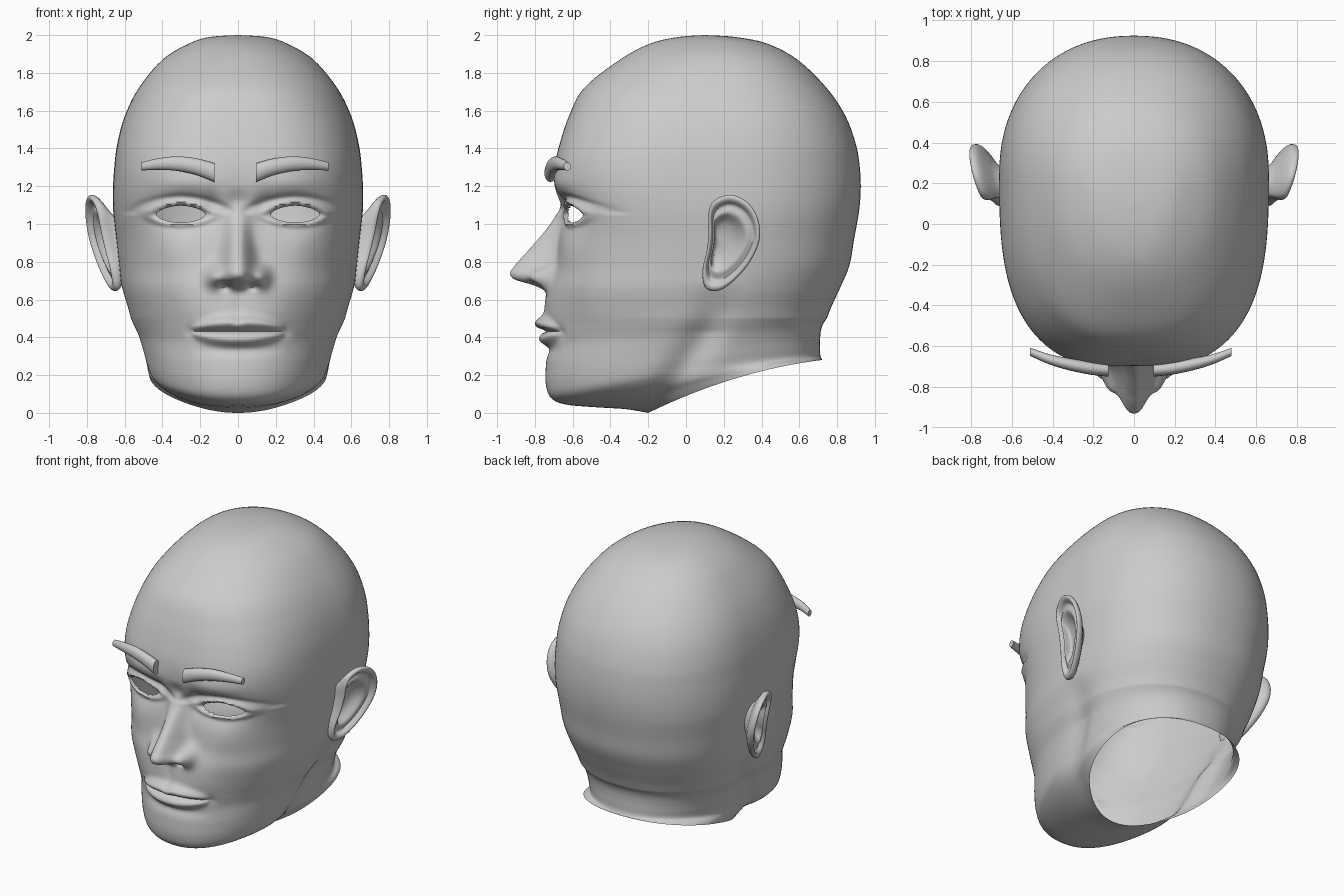
import bpy, bmesh, math

cube = bpy.data.objects.get("Cube")
if cube:
    bpy.data.objects.remove(cube)

skin = bpy.data.materials.new("plain grey")
skin.use_nodes = True
skin.diffuse_color = (0.6, 0.6, 0.6, 1)
skin.node_tree.nodes["Principled BSDF"].inputs["Base Color"].default_value = (0.6, 0.6, 0.6, 1)


def spline(pts, t, closed=False):
    """Smooth curve through pts at fractional index t."""
    n = len(pts)
    i = math.floor(t) if closed else min(int(t), n - 2)
    f = t - i
    pick = (lambda k: pts[k % n]) if closed else (lambda k: pts[max(0, min(n - 1, k))])
    a, b, c, d = (pick(i + k) for k in (-1, 0, 1, 2))
    return [q + f * (r - p + f * (2 * p - 5 * q + 4 * r - s + f * (3 * (q - r) + s - p))) / 2
            for p, q, r, s in zip(a, b, c, d)]


def by_height(table, z):
    """Look up a table whose first column falls in height."""
    if z >= table[0][0] or z <= table[-1][0]:
        return table[0][1:] if z >= table[0][0] else table[-1][1:]
    for i in range(len(table) - 1):
        hi, lo = table[i][0], table[i + 1][0]
        if z >= lo:
            return spline(table, i + (hi - z) / (hi - lo))[1:]


def bell(a, b=0.0):
    return math.exp(-a * a - b * b)


def loft(name, rings, cap_start=False, cap_end=False, edit=None):
    """Skin a list of closed rings into one smooth object."""
    bm = bmesh.new()
    rows = [[bm.verts.new(p) for p in ring] for ring in rings]
    n = len(rows[0])
    for a, b in zip(rows, rows[1:]):
        for i in range(n):
            j = (i + 1) % n
            bm.faces.new((a[i], a[j], b[j], b[i]))
    if cap_start:
        bm.faces.new(rows[0])
    if cap_end:
        bm.faces.new(rows[-1])
    bmesh.ops.remove_doubles(bm, verts=bm.verts[:], dist=0.00005)
    bmesh.ops.recalc_face_normals(bm, faces=bm.faces[:])
    if edit:
        edit(bm)
    mesh = bpy.data.meshes.new(name)
    bm.to_mesh(mesh)
    bm.free()
    mesh.materials.append(skin)
    obj = bpy.data.objects.new(name, mesh)
    bpy.context.collection.objects.link(obj)
    bpy.ops.object.select_all(action='DESELECT')
    obj.select_set(True)
    bpy.context.view_layer.objects.active = obj
    bpy.ops.object.shade_smooth_by_angle(angle=math.radians(60))
    return obj


# Head sections: front height, front y, back y, half width, squareness
SECTIONS = [
    (2.0, .1, .1, 0, 2), (1.99, -.04, .26, .15, 2), (1.955, -.19, .43, .26, 2.1),
    (1.87, -.35, .59, .40, 2.2), (1.72, -.54, .745, .525, 2.4), (1.57, -.62, .845, .6, 2.6),
    (1.42, -.67, .9, .64, 2.8), (1.3, -.695, .92, .655, 2.9), (1.18, -.69, .925, .662, 2.9),
    (1.06, -.67, .915, .66, 2.8), (.92, -.675, .89, .645, 2.6), (.78, -.695, .865, .63, 2.5),
    (.66, -.735, .815, .615, 2.4), (.55, -.75, .765, .585, 2.3), (.45, -.745, .73, .56, 2.2),
    (.36, -.73, .715, .535, 2.2), (.25, -.742, .71, .515, 2.2), (.15, -.742, .71, .5, 2.2),
    (.08, -.715, .71, .487, 2.2), (.045, -.64, .713, .48, 2.1), (.03, -.48, .715, .475, 2.1),
    (.02, -.32, .718, .472, 2), (0, -.2, .72, .47, 2)]

# Nose: height, ridge projection, half width
NOSE = [(1.2, 0, .05), (1.12, -.015, .052), (1.05, .02, .055), (.95, .085, .06), (.85, .16, .072),
        (.77, .215, .085), (.735, .222, .09), (.705, .185, .088), (.68, .09, .085),
        (.655, .025, .08), (.63, 0, .08)]


def eye_ratio(x, z):
    """Below 1 inside the almond eye opening."""
    dx, dz = abs(abs(x) - .303) / .13, (z - 1.05) / (.047 if z > 1.05 else .043)
    return (dx ** 1.7 + abs(dz) ** 1.7) ** (1 / 1.7)


def face_push(x, z):
    """How far the face stands forward at a point."""
    ax = abs(x)
    # nose ridge, wings and nostrils
    h, w = by_height(NOSE, z)
    out = h * math.exp(-(ax / w) ** 2.5)
    out += .085 * bell((ax - .125) / .045, (z - .72) / .055)
    out -= .04 * bell((ax - .07) / .03, (z - .668) / .018)
    # brow ridge, eye sockets and lids
    out += .018 * bell((ax - .27) / .17, (z - 1.21) / .06)
    out -= .055 * bell((ax - .28) / .16, (z - 1.06) / .1)
    out -= .025 * bell((ax - .14) / .05, (z - 1.08) / .07)
    q = eye_ratio(x, z)
    out += (.03 if z > 1.05 else .022) * bell((q - 1.3) / .3)
    if z > 1.05:
        out -= .012 * bell((q - 2.05) / .25)
    # cheekbones and hollows
    out += .018 * bell((ax - .36) / .14, (z - .86) / .12)
    out -= .015 * bell((ax - .36) / .12, (z - .52) / .15)
    # lips
    e = max(0, 1 - (x / .25) ** 2)
    if e > 0:
        k = e ** .6
        cupid = .008 * bell(x / .03)
        out += .052 * k * bell((z - .438 - .04 * k + cupid) / (.008 + .028 * k))
        out += .045 * k * bell((z - .43 + .042 * k) / (.008 + .028 * k))
        out -= .03 * e ** .4 * bell((z - .433) / .01)
        out -= .012 * e * bell((z - .335) / .03)
    out -= .012 * bell((ax - .25) / .03, (z - .43) / .03)
    out -= .007 * bell(x / .025, (z - .58) / .05)
    return out


def head_ring(section, columns=200):
    zf, yf, yb, w, n = section
    zb = max(zf, .28 + .44 * zf)
    yc = yf + .57 * (yb - yf)
    ring = []
    for i in range(columns):
        s = 2 * i / columns - 1
        a = math.pi * (.45 * s + .55 * s ** 3)
        c, d = math.cos(a), math.sin(a)
        m = n if c > 0 else 2.2
        r = (abs(c) ** m + abs(d) ** m) ** (-1 / m)
        x = w * r * d
        y = yc - (yc - yf if c > 0 else yb - yc) * r * c
        t = (y - yf) / (yb - yf) if yb - yf > .001 else 0
        z = zf + (zb - zf) * t * (1.6 - .6 * t)
        # neck sinks in behind the jaw
        jaw = .02 - .35 * max(0, 1 - z / .55) ** 1.3
        fade = max(0, min(1, (.68 - z) / .25))
        x *= 1 - .08 * fade * bell((y - jaw - .13) / .1)
        if c > 0 and .28 < z < 1.5:
            y -= face_push(x, z) * min(1, c * 3)
        ring.append((x, y, z))
    return ring


def cut_eyes(bm):
    """Open the eyes and pull their rims onto a clean outline."""
    inside = []
    for f in bm.faces:
        p = f.calc_center_median()
        if p.y < -.3 and eye_ratio(p.x, p.z) < 1:
            inside.append(f)
    bmesh.ops.delete(bm, geom=inside, context='FACES')
    for v in bm.verts:
        if v.is_boundary and v.co.y < -.3 and v.co.z > .9:
            q = eye_ratio(v.co.x, v.co.z)
            cx = math.copysign(.303, v.co.x)
            v.co.x = cx + (v.co.x - cx) / q
            v.co.z = 1.05 + (v.co.z - 1.05) / q


rings = []
for i in range(len(SECTIONS) - 1):
    top, low = SECTIONS[i][0], SECTIONS[i + 1][0]
    steps = math.ceil((top - low) / .011) if .3 < top < 1.35 else 5
    rings += [head_ring(spline(SECTIONS, i + k / steps)) for k in range(steps)]
rings.append(head_ring(SECTIONS[-1]))
loft("head", rings, edit=cut_eyes)

# Ear outline (y, z) and its steps from root to bowl: scale, depth, forward shift
EAR = [(.12, 1.065), (.15, 1.125), (.235, 1.155), (.325, 1.115), (.38, 1.03), (.39, .92),
       (.345, .81), (.27, .715), (.18, .65), (.105, .66), (.087, .75), (.11, .86), (.12, .96)]
EAR_STEPS = [(.5, -.16, .04), (.55, -.1, .035), (.8, -.065, .01), (.96, -.04, 0), (1, -.018, 0),
             (.97, -.002, 0), (.9, 0, 0), (.84, -.012, 0), (.78, -.03, 0), (.68, -.022, .005),
             (.6, -.02, .012), (.5, -.045, .02), (.36, -.07, .03), (.1, -.078, .035)]


def ear(name, side):
    outline = [spline(EAR, k / 4, True) for k in range(4 * len(EAR))]
    rings = []
    for k in range(2 * len(EAR_STEPS) - 1):
        size, depth, shift = spline(EAR_STEPS, k / 2)
        ring = []
        for y, z in outline:
            py, pz = .23 + (y - .23) * size - shift, .91 + (z - .91) * size
            ring.append((side * (.745 + .28 * (py - .23) + .2 * (pz - .92) + depth), py, pz))
        rings.append(ring)
    loft(name, rings, cap_end=True)


# Eyebrow path: x, y, z, depth radius, height radius
BROW = [(.11, -.718, 1.272, .032, .05), (.2, -.708, 1.302, .032, .044), (.3, -.69, 1.319, .03, .039),
        (.4, -.665, 1.318, .025, .031), (.495, -.628, 1.305, .02, .022)]


def eyebrow(name, side):
    rings = []
    for k in range(17):
        x, y, z, ry, rz = spline(BROW, k / 4)
        turn = [2 * math.pi * j / 16 for j in range(16)]
        rings.append([(side * x - .015, y + ry * math.cos(a), z + rz * math.sin(a)) for a in turn])
    loft(name, rings, True, True)


for word, side in (("left", 1), ("right", -1)):
    ear(word + "_ear", side)
    eyebrow(word + "_eyebrow", side)
